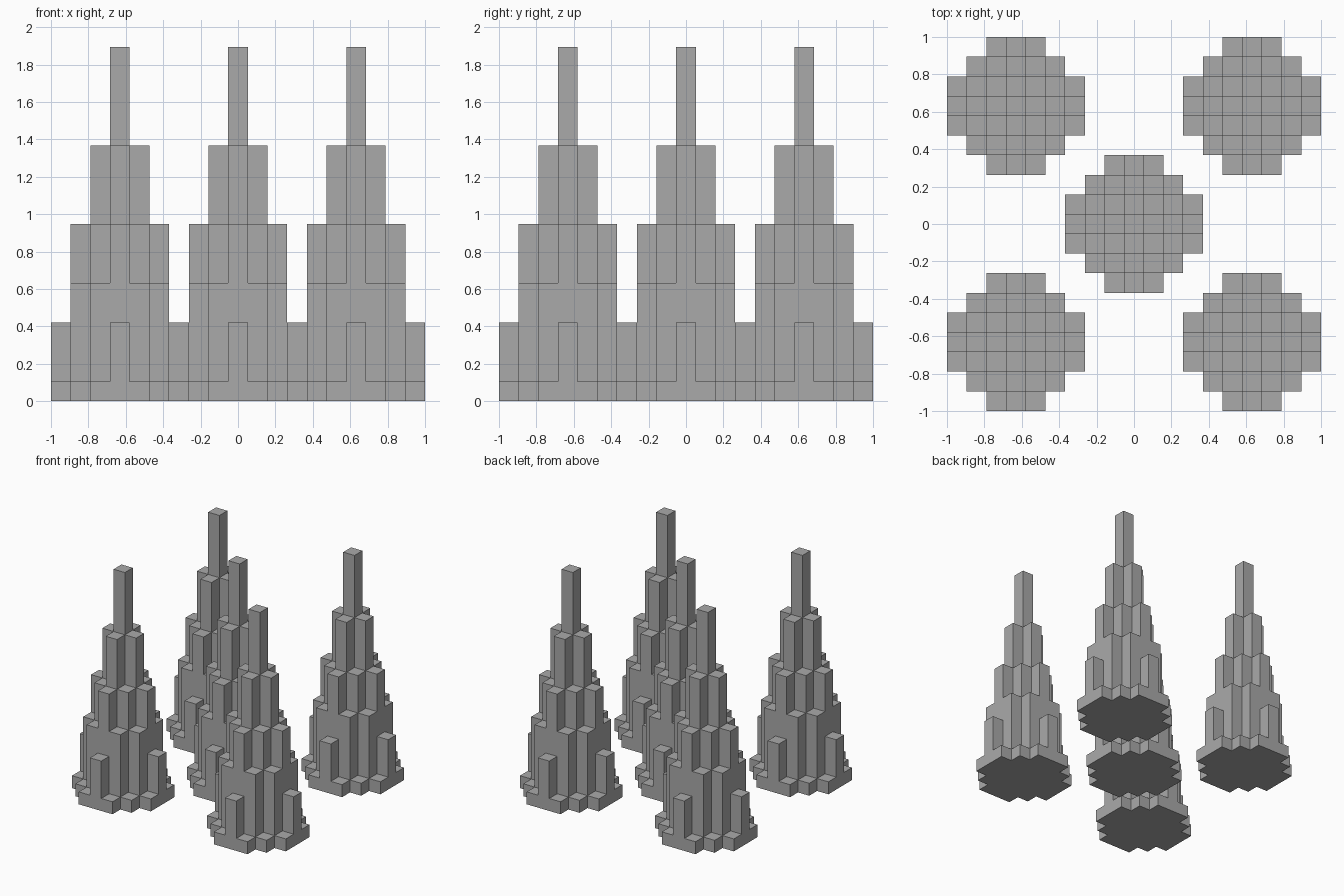
import bpy
import bmesh

cube = bpy.data.objects.get("Cube")
if cube:
    bpy.data.objects.remove(cube, do_unlink=True)

UNIT = 2 / 19                  # side of one square column
LEVELS = [1, 4, 6, 9, 13, 18]  # terrace heights, in units
RING_HEIGHT = [18, 13, 9, 6, 1]  # height by diamond ring, centre outwards

stone = bpy.data.materials.new("grey stone")
stone.use_nodes = True
colour = (0.4, 0.4, 0.4, 1)
stone.diffuse_color = colour
stone.node_tree.nodes["Principled BSDF"].inputs["Base Color"].default_value = colour


def column_height(x, y):
    """Height of a column; the four tips of the diamond are low piers."""
    if max(abs(x), abs(y)) == 3 and min(abs(x), abs(y)) == 0:
        return 4
    return RING_HEIGHT[abs(x) + abs(y)]


def build_tower_mesh():
    bm = bmesh.new()
    # Stepped floor plan made of square cells
    for x in range(-3, 4):
        for y in range(-3, 4):
            if abs(x) + abs(y) <= 4:
                corners = ((-.5, -.5), (.5, -.5), (.5, .5), (-.5, .5))
                bm.faces.new([bm.verts.new((x + a, y + b, 0)) for a, b in corners])
    bmesh.ops.remove_doubles(bm, verts=bm.verts[:], dist=0.01)

    # Raise each terrace from the one below
    base = 0
    for level in LEVELS:
        cells = []
        for f in bm.faces:
            c = f.calc_center_median()
            if abs(f.normal.z) > 0.5 or base == 0:
                if abs(c.z - base) < 0.01 and column_height(round(c.x), round(c.y)) >= level:
                    cells.append(f)
        edges = list({e for f in cells for e in f.edges})
        raised = bmesh.ops.extrude_face_region(bm, geom=cells + edges)["geom"]
        verts = [v for v in raised if isinstance(v, bmesh.types.BMVert)]
        bmesh.ops.translate(bm, verts=verts, vec=(0, 0, level - base))
        covered = [f for f in cells if f.is_valid]
        if base > 0 and covered:
            bmesh.ops.delete(bm, geom=covered, context='FACES')
        bm.normal_update()
        base = level

    bmesh.ops.scale(bm, verts=bm.verts[:], vec=(UNIT, UNIT, UNIT))
    bmesh.ops.recalc_face_normals(bm, faces=bm.faces[:])
    mesh = bpy.data.meshes.new("stepped_tower")
    bm.to_mesh(mesh)
    bm.free()
    mesh.materials.append(stone)
    return mesh


# One central tower and four around it
tower = build_tower_mesh()
places = {"centre_tower": (0, 0), "front_left_tower": (1, -1), "front_right_tower": (-1, -1),
          "back_left_tower": (1, 1), "back_right_tower": (-1, 1)}
for name, (x, y) in places.items():
    obj = bpy.data.objects.new(name, tower)
    obj.location = (x * 6 * UNIT, y * 6 * UNIT, 0)
    bpy.context.collection.objects.link(obj)
